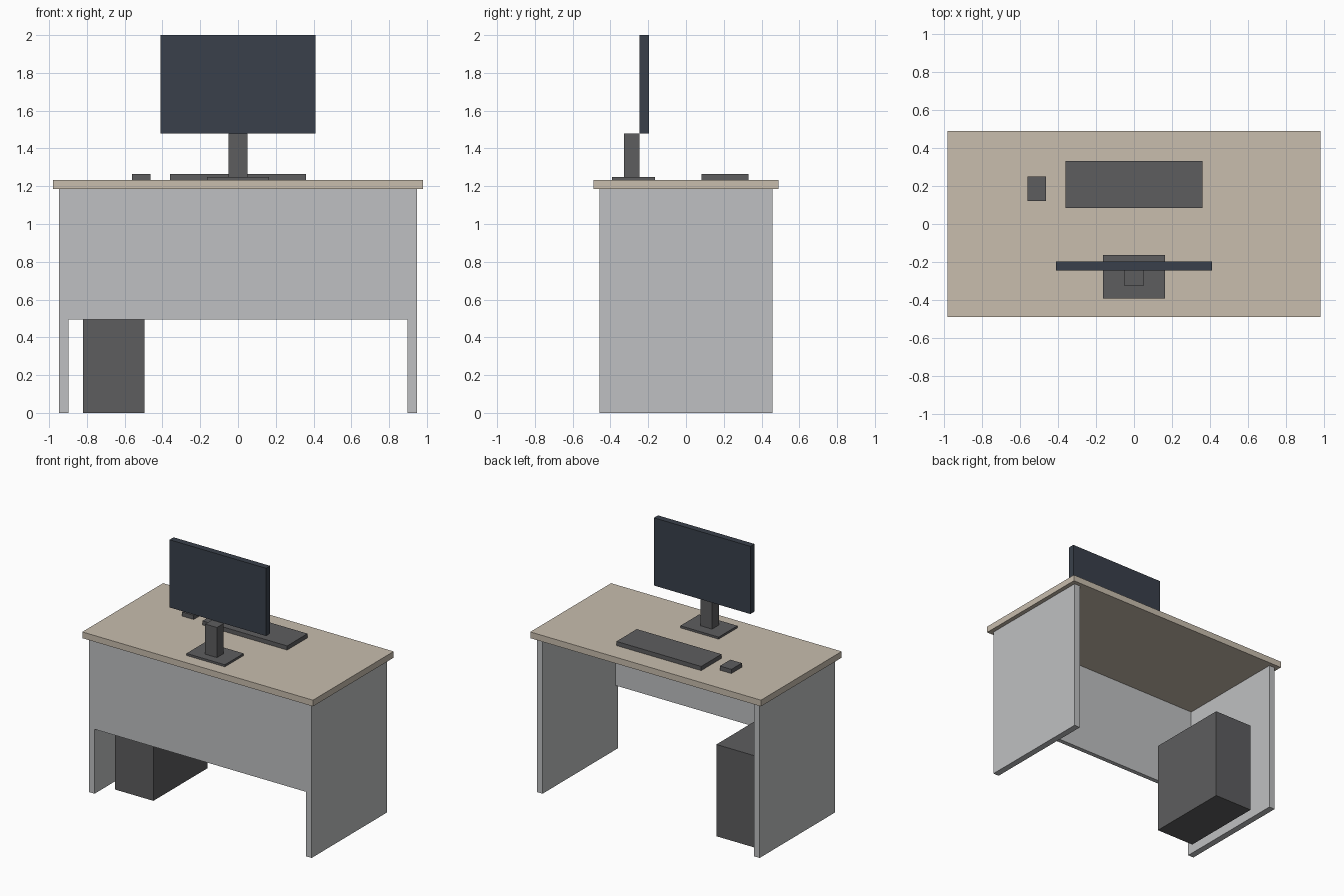
import bpy

cube = bpy.data.objects.get("Cube")
if cube:
    bpy.data.objects.remove(cube, do_unlink=True)


def material(name, rgb):
    mat = bpy.data.materials.new(name)
    mat.use_nodes = True
    mat.diffuse_color = (*rgb, 1)
    mat.node_tree.nodes["Principled BSDF"].inputs["Base Color"].default_value = (*rgb, 1)
    return mat


def box(name, x, y, z, mat):
    """Flat-faced box from (min, max) ranges on each axis."""
    ranges = (x, y, z)
    bpy.ops.mesh.primitive_cube_add(size=1, location=[(a + b) / 2 for a, b in ranges])
    obj = bpy.context.object
    obj.name = obj.data.name = name
    for v in obj.data.vertices:
        for axis, (a, b) in enumerate(ranges):
            v.co[axis] *= b - a
    obj.data.materials.append(mat)
    return obj


wood = material("pale wood", (0.58, 0.51, 0.42))
grey = material("light grey", (0.52, 0.53, 0.54))
dark = material("dark grey", (0.11, 0.11, 0.114))
navy = material("dark slate", (0.041, 0.051, 0.07))

under, top = 1.185, 1.233

# Desk
box("desk_top", (-0.98, 0.98), (-0.49, 0.49), (under, top), wood)
for side, x in (("left", (0.898, 0.947)), ("right", (-0.947, -0.898))):
    box(side + "_side_panel", x, (-0.458, 0.458), (0, under), grey)
box("front_panel", (-0.898, 0.898), (-0.458, -0.424), (0.495, under), grey)

# Computer tower under the desk
box("computer_tower", (-0.82, -0.495), (-0.32, 0.338), (0, 0.705), dark)

# Monitor on its stand
box("monitor_base", (-0.163, 0.163), (-0.392, -0.164), (top, 1.249), dark)
box("monitor_post", (-0.05, 0.05), (-0.327, -0.245), (1.249, 1.48), dark)
box("monitor_screen", (-0.41, 0.41), (-0.245, -0.196), (1.48, 2), navy)

# Keyboard and mouse
box("keyboard", (-0.36, 0.36), (0.083, 0.33), (top, 1.265), dark)
box("mouse", (-0.56, -0.462), (0.122, 0.249), (top, 1.265), dark)
